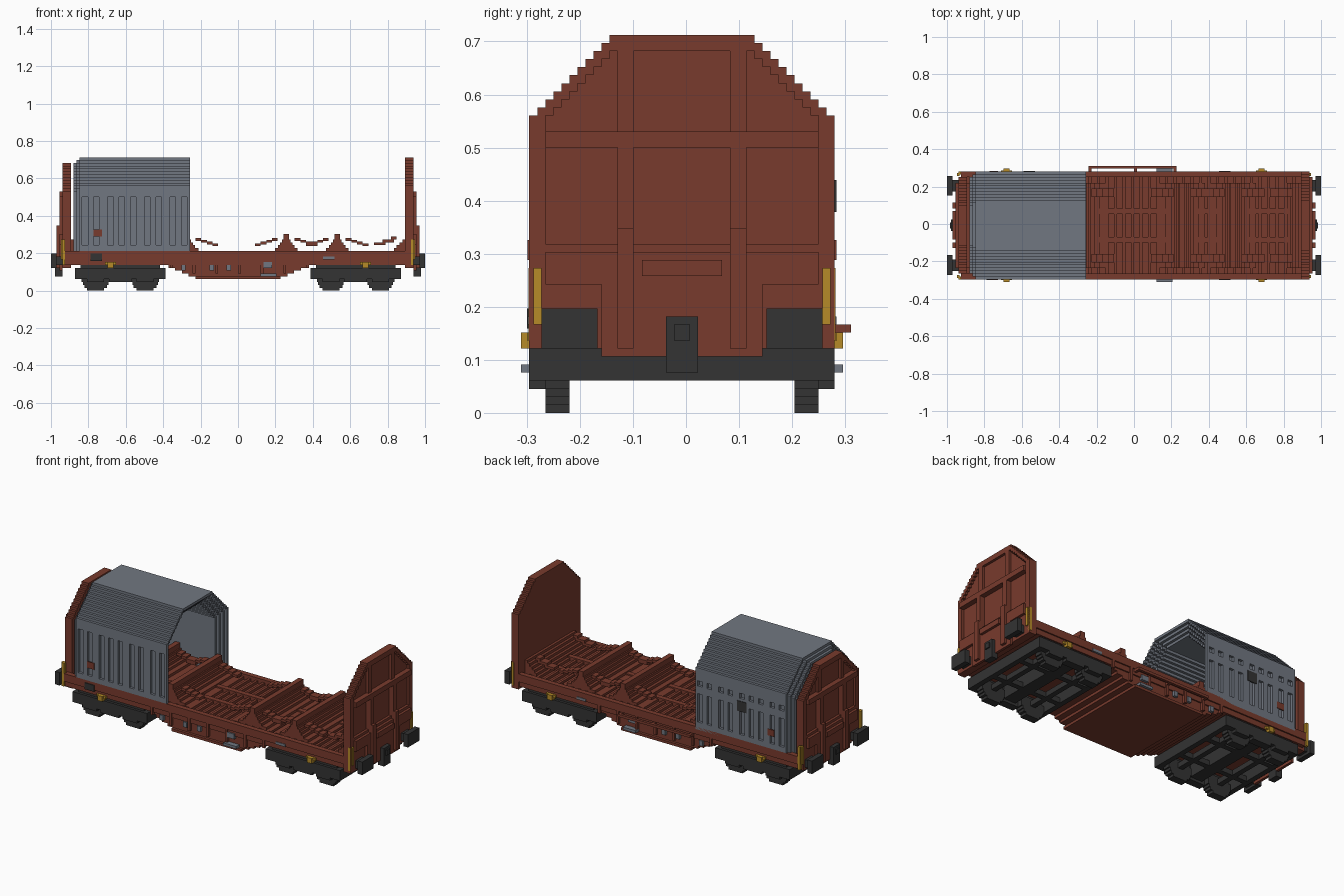
import bpy
import bmesh

VOXEL = 2 / 132          # every part sits on a cubic grid of this size
OFFSET_Y = -0.5          # body is half a cell off centre

cube = bpy.data.objects.get("Cube")
if cube:
    bpy.data.objects.remove(cube, do_unlink=True)


def material(name, red, green, blue):
    mat = bpy.data.materials.new(name)
    colour = (red, green, blue, 1)
    mat.use_nodes = True
    mat.diffuse_color = colour
    mat.node_tree.nodes["Principled BSDF"].inputs["Base Color"].default_value = colour
    return mat


BROWN = material("rust brown", .19, .043, .026)
GREY = material("blue grey", .165, .185, .22)
DARK = material("charcoal", .033, .033, .033)
YELLOW = material("safety yellow", .47, .26, .022)


class Part:
    """A mesh made of grid-aligned blocks."""

    def __init__(self, name, mat):
        self.name, self.mat, self.bm = name, mat, bmesh.new()

    def box(self, x, y, z):
        made = bmesh.ops.create_cube(self.bm, size=1)["verts"]
        for v in made:
            for axis, span in enumerate((x, y, z)):
                low, high = sorted(span)
                v.co[axis] = (low + high) / 2 + v.co[axis] * (high - low)
            v.co.y += OFFSET_Y
            v.co *= VOXEL

    def wide(self, x, half, z):
        self.box(x, (-half, half), z)

    def pair(self, x, y, z):
        for side in (-1, 1):
            self.box(x, (side * y[0], side * y[1]), z)

    def done(self):
        mesh = bpy.data.meshes.new(self.name)
        self.bm.to_mesh(mesh)
        self.bm.free()
        mesh.materials.append(self.mat)
        bpy.context.collection.objects.link(bpy.data.objects.new(self.name, mesh))


def roof_rows(half, eave, top):
    """Stepped gable: half width and height of each row above the eave."""
    for step in range(top - eave):
        yield half - 1 - step, eave + step


# Underframe: floor, side sills, fishbelly and cross slats
frame = Part("underframe", BROWN)
frame.wide((-61, 61), 18, (9, 12))
frame.pair((-61, 61), (17, 19), (11, 14))
frame.pair((-61, 61), (17, 18.5), (9, 11))
for row in range(5):
    reach = 15 + 2.4 * row
    frame.wide((-reach, reach), 18, (4 + row, 5 + row))
for x in range(-24, 25, 8):
    frame.pair((x, x + 1), (18, 19), (6 if abs(x) < 17 else 8, 11))
frame.pair((-15, 15), (18, 19), (4, 5))
for x in range(-58, 58, 3):
    frame.wide((x, x + 1), 17, (12, 13))
frame.done()

# Coil cradles: stepped cross ridges with folding flaps
cradle = Part("coil_cradles", BROWN)
for centre in (-36, -18, 17, 35):
    for row in range(8):
        spread = max(1, 8 - 2 * row, 5 - row * .7)
        cradle.wide((centre - spread, centre + spread), 15, (12 + row, 13 + row))
    for side in (-1, 1):
        for step in range(4):
            x = centre + side * (3 + step * 2)
            z = 18.5 - step * .6
            cradle.pair((x, x + side * 2), (10, 13), (z - 1, z))
for row in range(7):
    for side in (-1, 1):
        cradle.wide((side * 59, side * (53 + row)), 15, (12 + row, 13 + row))
        cradle.pair((side * (48 + row), side * (50 + row)), (10, 13), (16 + row // 3, 17 + row // 3))
for y in (-5, 5):
    cradle.box((-16, 57), (y - 1, y + 1), (12, 13.5))
cradle.done()


# End walls: stepped plate, edge frame and ribs
def end_wall(name, side, half, top):
    wall = Part(name, BROWN)

    def xs(a, b):
        return (side * a, side * b)

    eave = top - 10
    wall.wide(xs(59, 61), half, (8, eave))
    wall.pair(xs(61, 62), (half - 2, half), (8, eave))
    for w, z in roof_rows(half, eave, top):
        wall.wide(xs(59, 61), w, (z, z + 1))
        wall.pair(xs(61, 62), (w - 2, w), (z, z + 1))
    wall.wide(xs(61, 62), half - 10, (top - 2, top))
    wall.pair(xs(61, 62), (6, 8), (8, top - 1))
    wall.pair(xs(62, 63), (6, 8), (8, 35))
    wall.wide(xs(61, 63), half - 2, (33, 35))
    wall.wide(xs(61, 62), half - 1, (8, 21))
    wall.wide(xs(62, 63), half - 2, (16, 20))
    wall.wide(xs(62, 63), 10, (7, 16))
    wall.pair(xs(63, 64), (6, 8), (8, 23))
    wall.wide(xs(63, 64), 5, (17, 19))
    wall.done()


end_wall("left_end_wall", 1, 19, 47)
end_wall("right_end_wall", -1, 17, 45)

# Hood: nested stepped shells, the outer one with grooved sides
GROOVES = [round(-55.2 + 4.4 * n) for n in range(9)]


def shell(name, start, end, inset):
    hood = Part(name, GREY)
    half, eave, top = 19 - inset, 37, 47 - inset
    xs = (start, end)
    for w, z in roof_rows(half, eave - inset, top):
        hood.pair(xs, (w - 1, w + (.01 if w < 0 else 0)), (z, z + 1))
        hood.pair(xs, (w, w + 1), (z - 1, z))
    hood.wide(xs, half - 10, (top - 1, top))
    if inset:
        hood.pair(xs, (half - 1, half), (13, eave - inset))
    return hood


def grooved_side(hood, y, solid, open_rows):
    for z in solid:
        hood.box((-56, -17), y, z)
    for z in open_rows:
        edge = -56
        for x in GROOVES + [-17]:
            if x > edge:
                hood.box((edge, x), y, z)
            edge = x + 2


outer = shell("hood_outer", -56, -17, 0)
grooved_side(outer, (-19, -18), [(13, 16), (33, 37)], [(16, 33)])
grooved_side(outer, (18, 19), [(13, 16), (27, 30), (32, 37)], [(16, 27), (30, 32)])
outer.done()
for layer in (1, 2, 3):
    shell("hood_inner_" + str(layer), -56 - min(layer, 2), -17 - layer, layer).done()

# Small fittings on the hood
plate = Part("hood_plates", BROWN)
for y in (-19, 19):
    plate.box((-51, -48), (y - .2, y + .2), (19, 21.5))
plate.done()
hatch = Part("hood_hatch", DARK)
hatch.box((-39, -35), (18.8, 19.2), (25, 29))
hatch.done()


# Bogies: side frames, cross beams, wheels and inner bars
def bogie(name, centre):
    truck = Part(name, DARK)

    def xs(reach, at=0):
        return (centre + at - reach, centre + at + reach)

    truck.pair(xs(16), (16, 19), (6, 8))
    truck.pair(xs(14), (16, 18), (8, 9))
    truck.pair(xs(14.5), (16, 19), (4, 6))
    truck.pair(xs(4), (16, 19), (3, 4))
    truck.wide(xs(2.5), 18, (4, 9))
    truck.wide(xs(2), 6, (8, 10))
    truck.pair(xs(15), (6, 8), (4, 6))
    for side in (-1, 1):
        truck.wide(xs(1, side * 15), 19, (4, 8))
        axle = side * 8.7
        truck.pair(xs(3, axle), (16, 19), (3, 5))
        truck.wide(xs(1, axle), 16, (4, 6))
        for row, reach in enumerate((3, 4, 4.5, 5, 5, 5, 4)):
            truck.pair(xs(reach, axle), (14, 17), (row, row + 1))
    truck.done()


bogie("left_bogie", 41.5)
bogie("right_bogie", -41.5)

# Buffers, couplers, corner handrails and brackets at both ends
buffers = Part("buffers", DARK)
coupler = Part("couplers", DARK)
rails = Part("handrails", YELLOW)
bracket = Part("end_brackets", BROWN)
for s in (-1, 1):
    buffers.pair((s * 64, s * 66), (10.5, 17.5), (8, 13))
    buffers.pair((s * 61, s * 64), (12, 16), (9, 12))
    coupler.wide((s * 62, s * 64.5), 2, (5, 12))
    coupler.wide((s * 64, s * 65), 1, (9, 11))
    bracket.pair((s * 62, s * 64), (6, 8), (8, 10))
    rails.pair((s * 61, s * 62), (18, 19.1), (9, 18))
    rails.pair((s * 61.5, s * 62.5), (17.5, 18.5), (11, 18))
    rails.pair((s * 45 - 1, s * 45 + 1), (18, 20), (8, 10))
    rails.pair((s * 45 - 2, s * 45 + 2), (18, 19.3), (9, 10))
for part in (buffers, coupler, rails, bracket):
    part.done()

# Side fittings: brake handles, grey tags, dark box and pipe
handles = Part("brake_handles", GREY)
handles.pair((8, 13.5), (18, 20), (5, 6))
handles.pair((9, 12), (18, 19), (8, 10))
for x in (-20, -10, -4):
    handles.pair((x, x + 1.5), (18, 19), (7, 9))
handles.pair((30, 34), (18, 19.2), (11, 12))
handles.done()
box = Part("control_box", DARK)
box.box((-52, -48), (-19.3, -17), (10.5, 13))
box.done()
pipe = Part("side_pipe", BROWN)
pipe.box((-16, 15), (20, 21), (10, 11))
for x in (-16, 0, 14):
    pipe.box((x, x + 1), (18, 20), (10, 11))
pipe.done()
